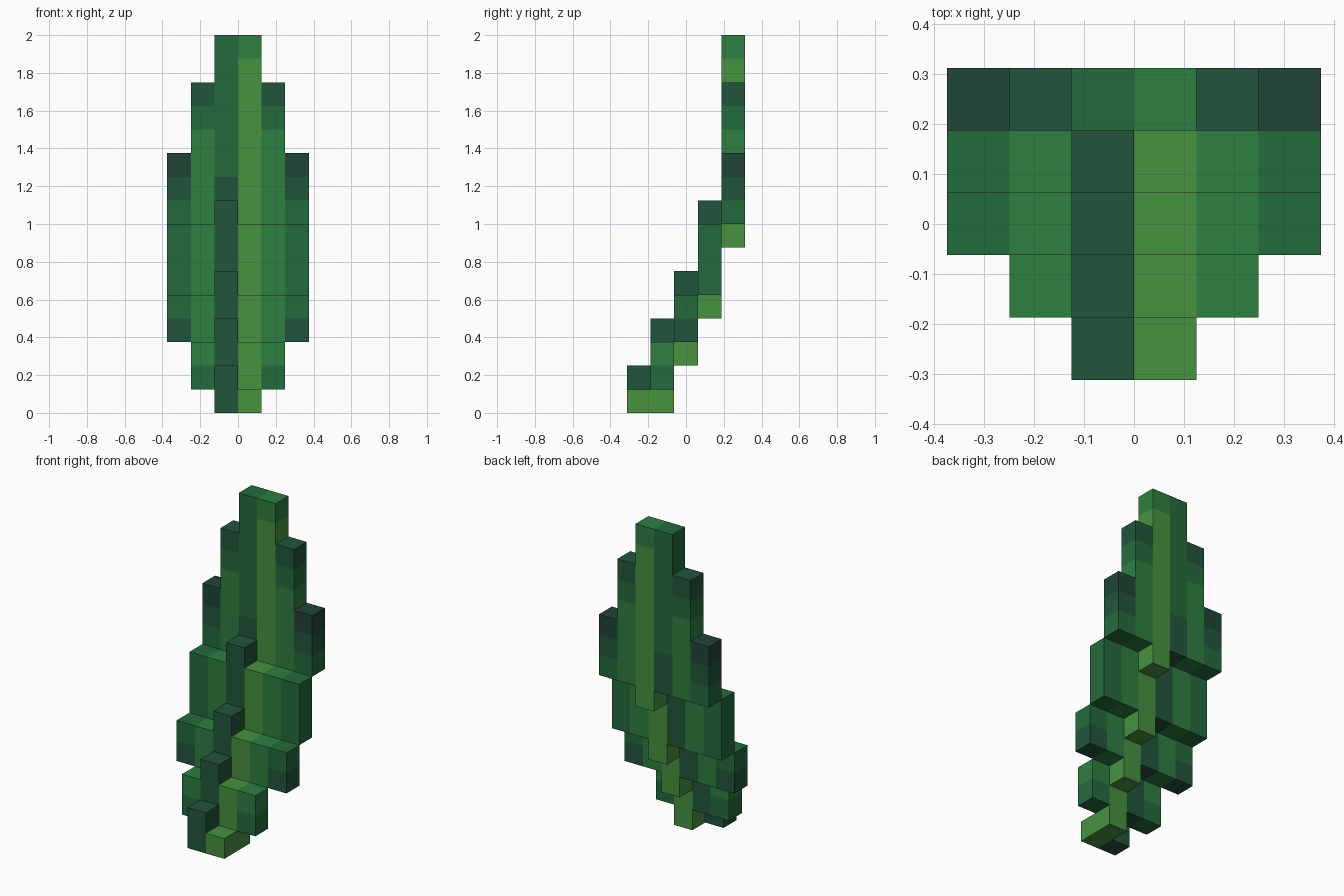
import bpy, bmesh
from mathutils import Vector

if "Cube" in bpy.data.objects:
    bpy.data.objects.remove(bpy.data.objects["Cube"], do_unlink=True)

U = 0.125  # size of one block


def linear(c):
    c /= 255
    return c / 12.92 if c <= 0.04045 else ((c + 0.055) / 1.055) ** 2.4


def material(name, rgb):
    m = bpy.data.materials.new(name)
    col = tuple(linear(c) for c in rgb) + (1.0,)
    m.use_nodes = True
    m.diffuse_color = col
    bsdf = m.node_tree.nodes["Principled BSDF"]
    bsdf.inputs["Base Color"].default_value = col
    bsdf.inputs["Roughness"].default_value = 0.9
    return m


MATS = [material("light green", (71, 145, 64)),
        material("mid green", (45, 126, 65)),
        material("green", (36, 107, 60)),
        material("dark green", (34, 85, 60)),
        material("darkest green", (33, 69, 55))]
LIGHT, MID, GREEN, DARK, DARKEST = range(5)

# Colour bands of each column, bottom up: (first row, colour)
OUTER = [(0, DARK), (4, GREEN), (9, DARK), (10, DARKEST)]
INNER = [(0, GREEN), (2, MID), (12, GREEN), (13, DARK)]
SHADE = [(0, DARK), (10, GREEN)]
VEIN = [(0, LIGHT), (15, MID)]
BANDS = [OUTER, INNER, SHADE, VEIN, INNER, OUTER]


def colour(col, row):
    return [c for start, c in BANDS[col] if start <= row][-1]


def leaf_slab(name, layer, rows):
    """One flat slab of blocks; rows gives (first, end) row per column."""
    cells = {(c, r) for c, span in rows.items() for r in range(*span)}
    bm = bmesh.new()
    for c, r in cells:
        centre = Vector(((c - 2.5) * U, (layer - 2) * U, (r + 0.5) * U))
        for axis in range(3):
            for sign in (-1, 1):
                d = [0, 0, 0]
                d[axis] = sign
                # skip walls shared with a block of the same slab
                if axis != 1 and (c + d[0], r + d[2]) in cells:
                    continue
                a, b = Vector(), Vector()
                a[(axis + 1) % 3] = U / 2
                b[(axis + 2) % 3] = U / 2 * sign
                mid = centre + Vector(d) * (U / 2)
                f = bm.faces.new([bm.verts.new(mid + p) for p in
                                  (-a - b, a - b, a + b, -a + b)])
                f.material_index = colour(c, r)
    # weld, then merge flat areas of one colour
    bmesh.ops.remove_doubles(bm, verts=bm.verts, dist=1e-4)
    bmesh.ops.dissolve_limit(bm, angle_limit=0.01, verts=bm.verts,
                             edges=bm.edges, delimit={'MATERIAL'})
    mesh = bpy.data.meshes.new(name)
    for m in MATS:
        mesh.materials.append(m)
    bm.to_mesh(mesh)
    bm.free()
    bpy.context.collection.objects.link(bpy.data.objects.new(name, mesh))


# Upright blade: stepped outline, vein hanging one block lower
leaf_slab("upper_blade", 4, {0: (8, 11), 1: (8, 14), 2: (8, 16),
                             3: (7, 16), 4: (8, 14), 5: (8, 11)})

# Lower steps: shade column rises one block, vein drops one block
for name, layer, low, high, half in [("middle_step", 3, 5, 8, 3),
                                     ("lower_step", 2, 3, 5, 3),
                                     ("narrow_step", 1, 1, 3, 2)]:
    rows = {c: (low, high) for c in range(3 - half, 3 + half)}
    rows[2] = (low, high + 1)
    rows[3] = (low - 1, high)
    leaf_slab(name, layer, rows)

# Small foot at the front
leaf_slab("leaf_foot", 0, {2: (0, 2), 3: (0, 1)})
